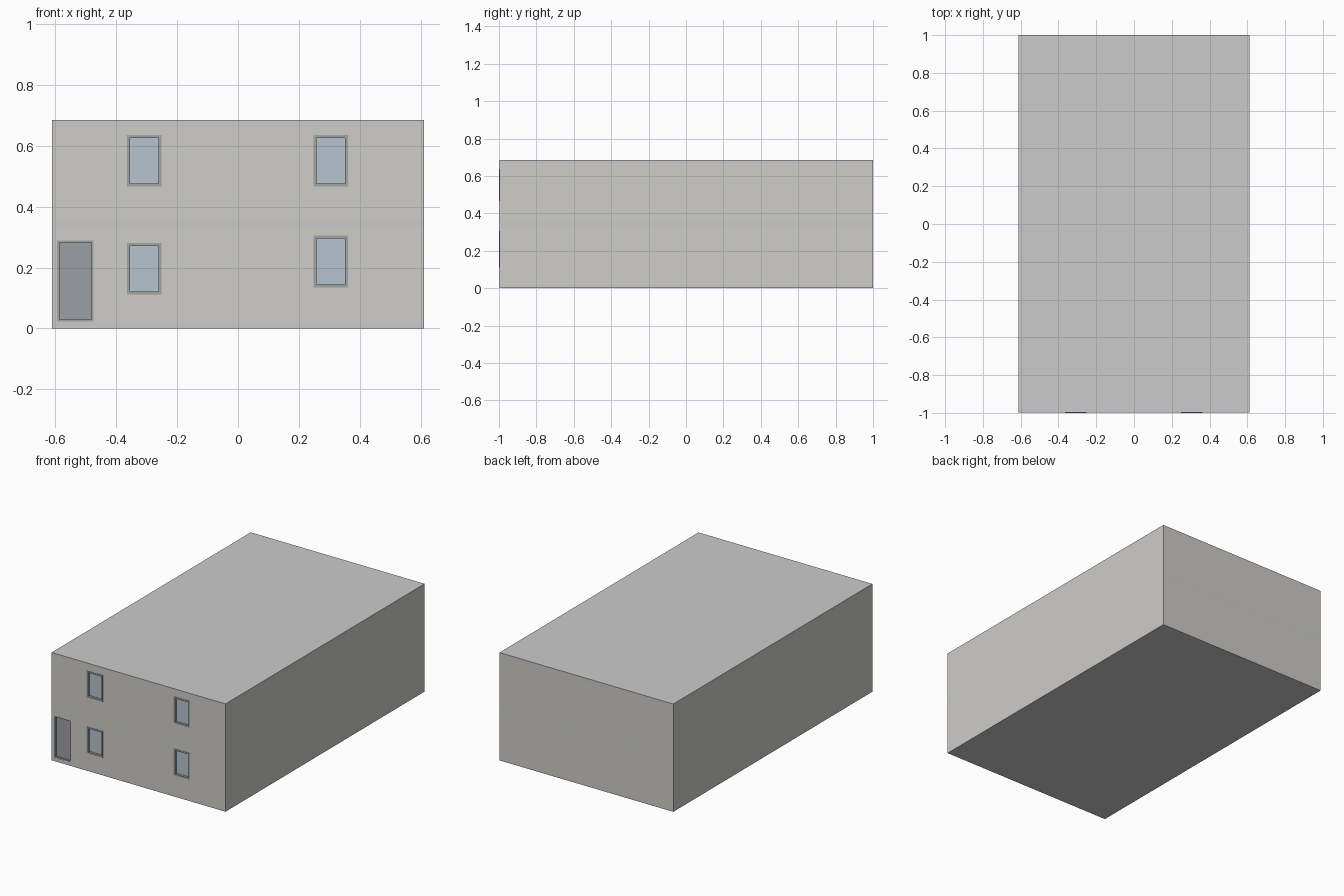
import bpy

if "Cube" in bpy.data.objects:
    bpy.data.objects.remove(bpy.data.objects["Cube"])

W, Y0, Y1, H = 0.611, -0.998, 1.0, 0.685   # half width, wall front, wall back, height
T, S = 0.03, 0.021                          # wall and slab thickness


def material(name, rgb):
    m = bpy.data.materials.new(name)
    m.diffuse_color = (*rgb, 1)
    m.use_nodes = True
    m.node_tree.nodes["Principled BSDF"].inputs["Base Color"].default_value = m.diffuse_color
    return m


WALL = material("plaster", (0.62, 0.61, 0.58))
SLAB = material("concrete", (0.54, 0.54, 0.53))
FRAME = material("frame_grey", (0.36, 0.37, 0.37))
GLASS = material("pane_blue", (0.46, 0.56, 0.62))
DOOR = material("door_grey", (0.33, 0.35, 0.38))


def box(name, x, y, z, mat=None):
    """Box from (min, max) pairs on each axis."""
    bpy.ops.mesh.primitive_cube_add(size=1, location=[sum(a) / 2 for a in (x, y, z)])
    ob = bpy.context.object
    ob.name = name
    ob.scale = [a[1] - a[0] for a in (x, y, z)]
    bpy.ops.object.transform_apply(location=False, rotation=False, scale=True)
    if mat:
        ob.data.materials.append(mat)
    return ob


def cut(target, x, z):
    """Cut a rectangular hole through a front part."""
    c = box("opening_cutter", x, (-1.1, -0.9), z)
    mod = target.modifiers.new("opening", "BOOLEAN")
    mod.operation, mod.solver, mod.object = "DIFFERENCE", "EXACT", c
    c.hide_render = True
    c.hide_set(True)
    c.display_type = "WIRE"


def opening(name, x, z, front, fw, panel, panel_mat, depth):
    """Frame around a recessed panel, set into the front wall."""
    cut(walls[z[0] > H / 2], x, z)
    frame = box(name + "_frame", x, (front, Y0 + T), z, FRAME)
    cut(frame, (x[0] + fw, x[1] - fw), (z[0] + fw, z[1] - fw))
    e = fw / 2
    box(name + panel, (x[0] + e, x[1] - e), (Y0 + depth, Y0 + depth + 0.006),
        (z[0] + e, z[1] - e), panel_mat)


# Floor slabs and roof
mid = 0.333
for name, z in (("ground_slab", 0), ("upper_floor_slab", mid), ("roof_slab", H - S)):
    box(name, (-W, W), (Y0, Y1), (z, z + S), SLAB)

# Walls of both storeys
walls = []
for storey, z in (("lower", (S, mid)), ("upper", (mid + S, H - S))):
    walls.append(box(storey + "_front_wall", (-W, W), (Y0, Y0 + T), z, WALL))
    box(storey + "_back_wall", (-W, W), (Y1 - T, Y1), z, WALL)
    box(storey + "_left_wall", (-W, -W + T), (Y0 + T, Y1 - T), z, WALL)
    box(storey + "_right_wall", (W - T, W), (Y0 + T, Y1 - T), z, WALL)

# Windows
for name, x0, z0 in (("window_lower_left", -0.365, 0.111), ("window_upper_left", -0.365, 0.466),
                     ("window_lower_right", 0.248, 0.135), ("window_upper_right", 0.248, 0.466)):
    opening(name, (x0, x0 + 0.114), (z0, z0 + 0.17), -1.0, 0.01, "_pane", GLASS, 0.013)

# Door
opening("door", (-0.594, -0.475), (0.0225, 0.289), Y0 + 0.001, 0.007, "_leaf", DOOR, 0.013)
